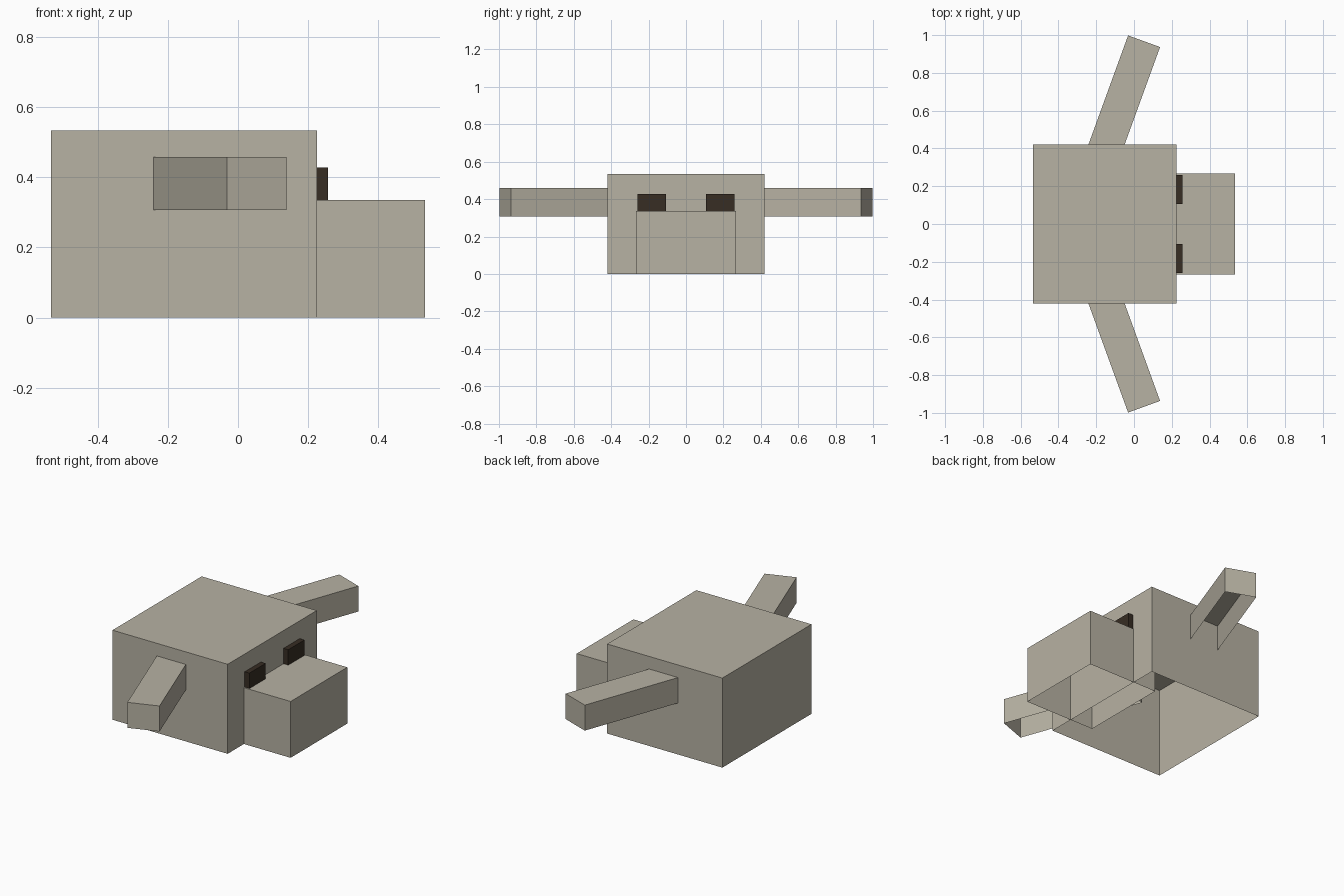
import bpy, bmesh, math
from mathutils import Matrix

if "Cube" in bpy.data.objects:
    bpy.data.objects.remove(bpy.data.objects["Cube"])


def material(name, rgb):
    m = bpy.data.materials.new(name)
    m.diffuse_color = (*rgb, 1)
    m.use_nodes = True
    m.node_tree.nodes["Principled BSDF"].inputs["Base Color"].default_value = m.diffuse_color
    return m


STONE = material("warm_grey", (0.475, 0.445, 0.367))
DARK = material("dark_brown", (0.038, 0.026, 0.017))


def open_box(name, size, base, mat, angle=0.0):
    """Box with no underside; base is the centre of its lower face."""
    bm = bmesh.new()
    bmesh.ops.create_cube(bm, size=1)
    bm.normal_update()
    under = [f for f in bm.faces if f.normal.z < -0.5]
    bmesh.ops.delete(bm, geom=under, context='FACES')
    place = (Matrix.Translation(base) @ Matrix.Rotation(angle, 4, 'Z')
             @ Matrix.Diagonal((*size, 1)) @ Matrix.Translation((0, 0, 0.5)))
    bmesh.ops.transform(bm, matrix=place, verts=bm.verts)
    mesh = bpy.data.meshes.new(name)
    bm.to_mesh(mesh)
    bm.free()
    mesh.materials.append(mat)
    obj = bpy.data.objects.new(name, mesh)
    bpy.context.collection.objects.link(obj)
    return obj


# Main body and the snout pushed into its front
open_box("body", (0.76, 0.84, 0.534), (-0.154, 0, 0), STONE)
open_box("snout", (0.46, 0.534, 0.336), (0.304, 0, 0), STONE)

# Paired arms swept forward and eyes above the snout
for side, label in ((-1, "right"), (1, "left")):
    open_box(label + "_arm", (0.18, 0.763, 0.152),
             (-0.077, side * 0.609, 0.307), STONE, -side * math.radians(20))
    open_box(label + "_eye", (0.076, 0.153, 0.092),
             (0.219, side * 0.183, 0.336), DARK)
